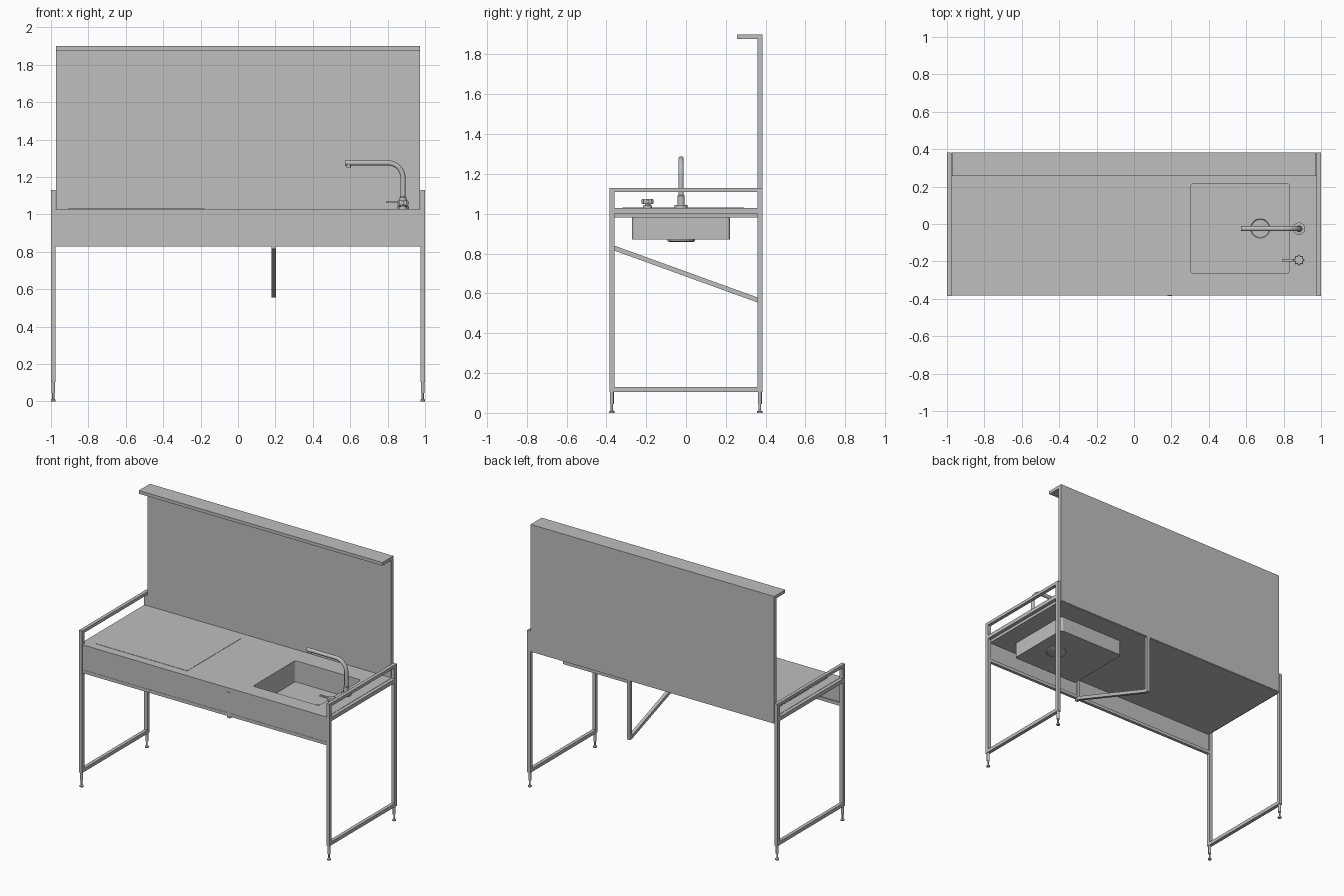
import bpy, bmesh, math
from mathutils import Vector

if "Cube" in bpy.data.objects:
    bpy.data.objects.remove(bpy.data.objects["Cube"])

steel = bpy.data.materials.new("light_grey_steel")
steel.use_nodes = True
steel.diffuse_color = (0.52, 0.52, 0.52, 1)
steel.node_tree.nodes["Principled BSDF"].inputs["Base Color"].default_value = steel.diffuse_color


def add(name, bm):
    mesh = bpy.data.meshes.new(name)
    bm.to_mesh(mesh)
    bm.free()
    mesh.materials.append(steel)
    obj = bpy.data.objects.new(name, mesh)
    bpy.context.collection.objects.link(obj)
    return obj


def box(name, x, y, z, corner=0):
    """Box from its ranges, with optional rounded vertical edges."""
    bm = bmesh.new()
    bmesh.ops.create_cube(bm, size=1)
    for v in bm.verts:
        v.co = [r[0] if c < 0 else r[1] for r, c in zip((x, y, z), v.co)]
    if corner:
        upright = [e for e in bm.edges if abs(e.verts[0].co.z - e.verts[1].co.z) > 0.001]
        bmesh.ops.bevel(bm, geom=upright, offset=corner, segments=4, affect='EDGES', profile=0.5)
    return add(name, bm)


def smooth(obj):
    bpy.ops.object.select_all(action='DESELECT')
    obj.select_set(True)
    bpy.context.view_layer.objects.active = obj
    bpy.ops.object.shade_smooth_by_angle(angle=math.radians(35))


def lathe(name, x, y, profile, sides=32):
    """Turned part from (radius, height) points, closed at both ends."""
    bm = bmesh.new()
    rings = [[bm.verts.new((x + r * math.cos(math.tau * i / sides),
                            y + r * math.sin(math.tau * i / sides), z))
              for i in range(sides)] for r, z in profile]
    for a, b in zip(rings, rings[1:]):
        for i in range(sides):
            j = (i + 1) % sides
            bm.faces.new((a[i], a[j], b[j], b[i]))
    bm.faces.new(rings[0][::-1])
    bm.faces.new(rings[-1])
    obj = add(name, bm)
    smooth(obj)
    return obj


def cut(obj, cutter):
    mod = obj.modifiers.new("opening", 'BOOLEAN')
    mod.operation, mod.solver, mod.object = 'DIFFERENCE', 'EXACT', cutter
    bpy.context.view_layer.objects.active = obj
    bpy.ops.object.modifier_apply(modifier=mod.name)
    bpy.data.objects.remove(cutter)


FRONT, BACK, T = -0.385, 0.383, 0.025
front_y, back_y = (FRONT, FRONT + T), (BACK - T, BACK)
inner_y = (FRONT + T, BACK - T)

# End frames with adjustable feet
for side, label in ((1, "left"), (-1, "right")):
    x = sorted((side * 0.975, side))
    for y, place in ((front_y, "front"), (back_y, "back")):
        box(f"{label}_{place}_post", x, y, (0.105, 1.13))
        lathe(f"{label}_{place}_foot", side * 0.9875, sum(y) / 2,
              [(0.013, 0), (0.013, 0.008), (0.006, 0.014), (0.006, 0.045),
               (0.010, 0.045), (0.010, 0.106)], 16)
    for part, z in (("floor_bar", (0.105, 0.13)), ("top_support", (1.0, 1.028)),
                    ("hand_rail", (1.108, 1.13))):
        box(f"{label}_{part}", x, inner_y, z)

# Worktop with the sink opening, and a thin plate lying on it
hole_x, hole_y = (0.305, 0.83), (-0.265, 0.217)
worktop = box("worktop", (-0.975, 0.975), (-0.381, 0.38), (0.98, 1.03))
cut(worktop, box("sink_cutter", hole_x, hole_y, (0.9, 1.1), 0.015))
box("cover_plate", (-0.91, -0.18), (-0.32, 0.29), (1.028, 1.032))

# Sink bowl and drain
bowl = box("sink_bowl", (0.30, 0.835), (-0.27, 0.222), (0.87, 1.029), 0.018)
cut(bowl, box("bowl_cutter", hole_x, hole_y, (0.877, 1.1), 0.015))
lathe("drain", 0.675, -0.024,
      [(0.055, 0.857), (0.07, 0.863), (0.07, 0.881), (0.052, 0.881), (0.047, 0.876)])

# Front apron with its bottom rail
box("front_apron", (-0.975, 0.975), (-0.381, -0.37), (0.83, 0.982))
box("apron_rail", (-0.975, 0.975), (-0.383, -0.361), (0.827, 0.85))

# Middle bracket: two posts joined by a sloping bar
mid = (0.18, 0.204)
box("bracket_front_post", mid, front_y, (0.815, 1.0))
box("bracket_back_post", mid, back_y, (0.555, 1.0))
slope = box("bracket_slope", mid, inner_y, (0.815, 0.84))
for v in slope.data.vertices:
    if v.co.y > 0:
        v.co.z -= 0.26

# Back panel with a narrow top shelf
box("back_panel", (-0.972, 0.972), back_y, (0.985, 1.9))
box("top_shelf", (-0.972, 0.972), (0.257, BACK - T), (1.877, 1.9))

# Tap: turned base, bent spout tube and nozzle
tap_x, tap_y, bend = 0.882, -0.025, 0.08
lathe("tap_base", tap_x, tap_y,
      [(0.033, 1.03), (0.033, 1.043), (0.018, 1.045), (0.018, 1.09), (0.014, 1.095)])
path = [Vector((tap_x, tap_y, 1.04))]
for i in range(11):
    a = math.pi / 2 * i / 10
    path.append(Vector((tap_x - bend + bend * math.cos(a), tap_y, 1.195 + bend * math.sin(a))))
path.append(Vector((0.572, tap_y, 1.275)))
curve = bpy.data.curves.new("tap_spout", 'CURVE')
curve.dimensions = '3D'
curve.bevel_depth, curve.bevel_resolution, curve.use_fill_caps = 0.0135, 4, True
spline = curve.splines.new('POLY')
spline.points.add(len(path) - 1)
for point, co in zip(spline.points, path):
    point.co = (*co, 1)
curve.materials.append(steel)
spout = bpy.data.objects.new("tap_spout", curve)
bpy.context.collection.objects.link(spout)
lathe("tap_nozzle", 0.592, tap_y, [(0.011, 1.25), (0.011, 1.27)], 20)

# Valve: base, lobed knob and small pointer
valve_y = -0.193
lathe("valve_base", tap_x, valve_y, [(0.022, 1.03), (0.022, 1.042), (0.014, 1.042), (0.014, 1.052)])
knob = lathe("valve_knob", tap_x, valve_y,
             [(0.025, 1.048), (0.028, 1.052), (0.028, 1.07), (0.024, 1.075)], 48)
for v in knob.data.vertices:
    dx, dy = v.co.x - tap_x, v.co.y - valve_y
    k = 0.94 + 0.13 * math.cos(8 * math.atan2(dy, dx))
    v.co.x, v.co.y = tap_x + dx * k, valve_y + dy * k
box("valve_pointer", (0.79, 0.87), (valve_y - 0.007, valve_y + 0.007), (1.06, 1.07))
